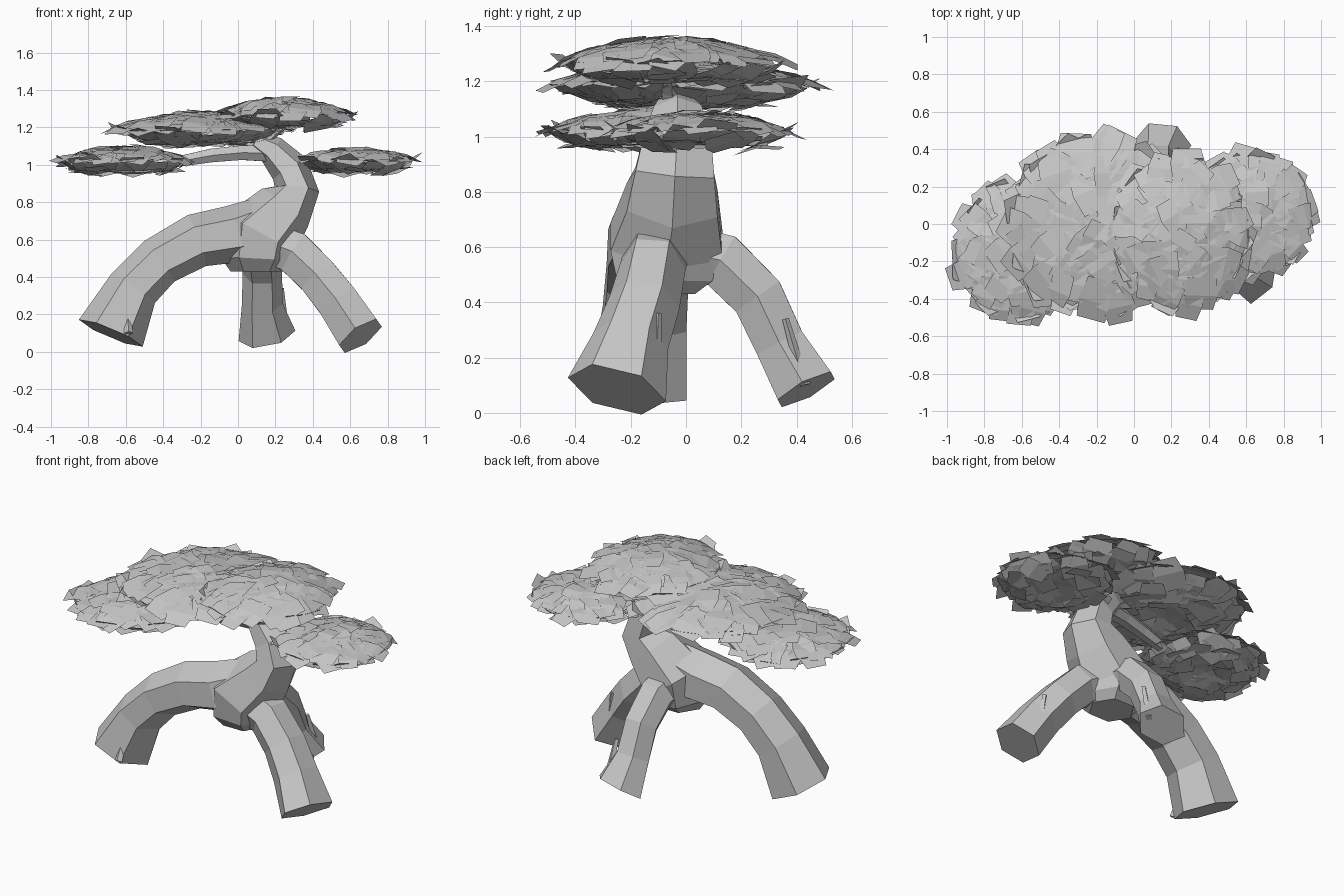
import bpy, bmesh, math, random
from mathutils import Vector, Matrix

random.seed(11)
grey = bpy.data.materials.new("pale_grey")
grey.diffuse_color = (0.57, 0.57, 0.57, 1)


def finish(bm, name):
    me = bpy.data.meshes.new(name)
    bm.to_mesh(me)
    bm.free()
    me.materials.append(grey)
    ob = bpy.data.objects.new(name, me)
    bpy.context.collection.objects.link(ob)
    return ob


def limb(name, path, side=(0, 1, 0), sides=6, end=None, turn=0.0):
    """Faceted tube; path entries are x, y, z, radius, width along `side`."""
    bm = bmesh.new()
    pts = [Vector(p[:3]) for p in path]
    rings = []
    for i, p in enumerate(path):
        d = (pts[min(i + 1, len(pts) - 1)] - pts[max(i - 1, 0)]).normalized()
        if end and i == len(pts) - 1:
            d = Vector(end).normalized()
        s = Vector(side)
        s = (s - d * s.dot(d)).normalized()
        u = d.cross(s)
        ring = []
        for k in range(sides):
            a = math.tau * (k + turn) / sides
            ring.append(bm.verts.new(pts[i] + s * math.cos(a) * p[4] + u * math.sin(a) * p[3]))
        rings.append(ring)
    for a, b in zip(rings, rings[1:]):
        for k in range(sides):
            j = (k + 1) % sides
            bm.faces.new((a[k], a[j], b[j], b[k]))
    bm.faces.new(rings[0][::-1])
    bm.faces.new(rings[-1])
    bmesh.ops.recalc_face_normals(bm, faces=bm.faces)
    return finish(bm, name)


def leaf_card(bm, pos, normal, out, size, lift):
    """One leaf clump: a sheet folded across its middle."""
    n = normal.normalized()
    t = (out - n * out.dot(n)).normalized()
    t = Matrix.Rotation(random.uniform(-0.6, 0.6), 3, n) @ t
    s = n.cross(t)
    w = size * random.uniform(0.8, 1.1)
    rows = []
    for f, drop, k in ((-0.5, -lift, 0.85), (0.05, 0, 1.0), (0.5, -lift, 0.8)):
        c = pos + t * f * size * 1.1 + n * drop
        rows.append((bm.verts.new(c - s * w * k / 2), bm.verts.new(c + s * w * k / 2)))
    for a, b in zip(rows, rows[1:]):
        bm.faces.new((a[0], b[0], b[1], a[1]))


def foliage(name, centre, rx, ry, up, down, count, size, knee=0.7, hollow=0.5):
    """Lens-shaped pad of overlapping cards with a hollowed underside."""
    bm = bmesh.new()
    c = Vector(centre)

    def height(r, top):
        if top:
            return up * (1 - r ** 1.8)
        if r > knee:
            return -down * (1 - r) / (1 - knee)
        return -down * (hollow + (1 - hollow) * r / knee)

    for top, n, reach in ((True, count, 0.91), (False, int(count * 0.75), 0.86)):
        for i in range(n):
            r = reach * math.sqrt((i + 0.5) / n)
            a = i * 2.39996 + random.uniform(-0.15, 0.15)
            out = Vector((math.cos(a) * rx, math.sin(a) * ry, 0))
            slope = (height(min(r + 0.04, 1), top) - height(max(r - 0.04, 0), top)) / 0.08
            slope /= out.length
            o = out.normalized()
            nrm = Vector((-o.x * slope, -o.y * slope, 1)) * (1 if top else -1)
            nrm += Vector([random.uniform(-0.12, 0.12) for _ in range(3)])
            pos = c + out * r + Vector((0, 0, height(r, top) + random.uniform(-0.012, 0.008)))
            leaf_card(bm, pos, nrm, o, size * random.uniform(0.75, 1.15), 0.01)
    return finish(bm, name)


# Trunk, curving right and back over the centre
limb("trunk", [
    (0.10, -0.08, 0.43, 0.14, 0.13), (0.10, -0.08, 0.49, 0.19, 0.20),
    (0.11, -0.07, 0.62, 0.215, 0.235), (0.25, -0.05, 0.77, 0.16, 0.19),
    (0.315, -0.04, 0.87, 0.12, 0.165), (0.275, -0.03, 0.98, 0.105, 0.14),
    (0.18, -0.03, 1.08, 0.08, 0.10), (0.09, -0.04, 1.13, 0.05, 0.06)], turn=0.5)

# Three root legs
limb("left_leg", [
    (0.20, -0.06, 0.72, 0.13, 0.14), (-0.02, -0.11, 0.63, 0.155, 0.18),
    (-0.22, -0.13, 0.595, 0.145, 0.175), (-0.42, -0.14, 0.485, 0.135, 0.17),
    (-0.56, -0.15, 0.34, 0.14, 0.175), (-0.68, -0.17, 0.10, 0.185, 0.20)],
    end=(-0.38, -0.12, -0.9), turn=0.5)
limb("right_leg", [
    (0.12, -0.10, 0.60, 0.12, 0.12), (0.30, -0.12, 0.53, 0.13, 0.12),
    (0.43, -0.15, 0.40, 0.125, 0.13), (0.54, -0.20, 0.26, 0.13, 0.14),
    (0.655, -0.25, 0.085, 0.14, 0.185)], end=(0.55, -0.28, -0.78))
limb("back_leg", [
    (0.11, -0.02, 0.58, 0.12, 0.12), (0.12, 0.13, 0.55, 0.115, 0.11),
    (0.13, 0.26, 0.42, 0.11, 0.105), (0.13, 0.34, 0.25, 0.105, 0.11),
    (0.155, 0.435, 0.085, 0.125, 0.155)], side=(1, 0, 0), end=(0.2, 0.45, -0.85))

# Small root stubs on the legs
for nm, a, b in (
        ("left_stub", (-0.59, -0.30, 0.20), (-0.585, -0.35, 0.10)),
        ("right_stub", (0.58, -0.10, 0.36), (0.62, -0.11, 0.10)),
        ("back_stub", (0.23, 0.36, 0.34), (0.25, 0.43, 0.10))):
    limb(nm, [(*a, 0.012, 0.015), (*b, 0.022, 0.025)], side=(1, 0, 0), sides=4)

# Branches carrying the foliage
limb("left_branch", [
    (0.17, -0.04, 1.06, 0.05, 0.055), (0.02, -0.07, 1.065, 0.045, 0.05),
    (-0.14, -0.10, 1.05, 0.042, 0.045), (-0.36, -0.13, 1.01, 0.03, 0.035),
    (-0.55, -0.13, 1.01, 0.015, 0.02)])
limb("right_branch", [
    (0.26, -0.02, 1.00, 0.05, 0.05), (0.40, 0.02, 1.02, 0.035, 0.035),
    (0.60, 0.06, 1.02, 0.02, 0.02)], sides=5)
limb("upper_left_branch", [
    (0.12, -0.03, 1.11, 0.045, 0.05), (-0.02, -0.03, 1.15, 0.035, 0.04),
    (-0.20, 0.0, 1.18, 0.02, 0.02)], sides=5)
limb("top_branch", [
    (0.11, -0.04, 1.10, 0.05, 0.05), (0.18, -0.06, 1.17, 0.035, 0.035),
    (0.28, -0.06, 1.24, 0.02, 0.02)], sides=5)

# Foliage pads
foliage("left_foliage", (-0.61, -0.14, 1.028), 0.36, 0.37, 0.07, 0.06, 85, 0.155)
foliage("right_foliage", (0.63, 0.05, 1.028), 0.325, 0.33, 0.062, 0.055, 75, 0.145)
foliage("middle_foliage", (-0.20, -0.01, 1.19), 0.48, 0.49, 0.09, 0.07, 115, 0.185, 0.55, 0.6)
foliage("top_foliage", (0.25, -0.05, 1.27), 0.37, 0.42, 0.087, 0.06, 95, 0.165)
